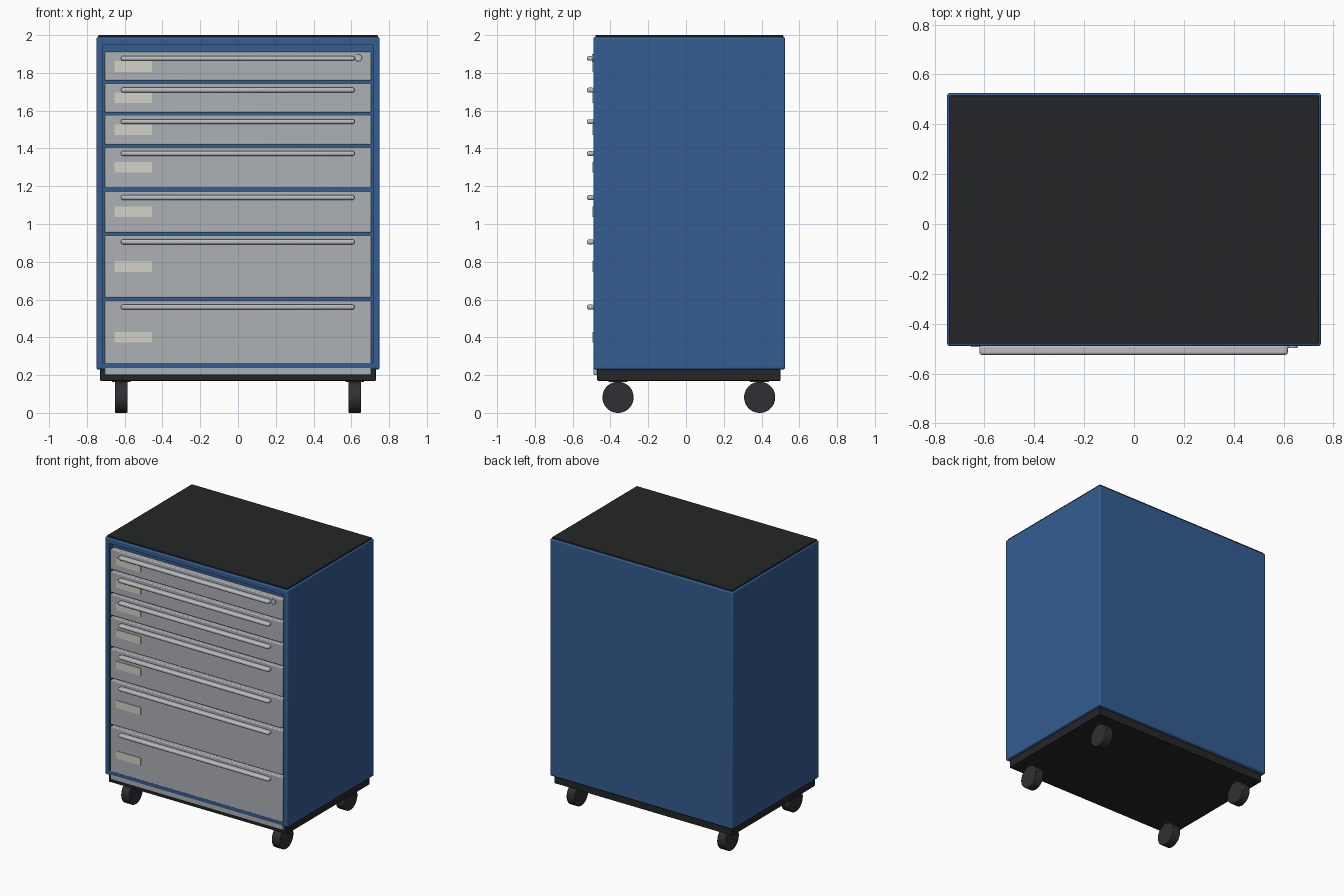
import bpy
from math import pi

if "Cube" in bpy.data.objects:
    bpy.data.objects.remove(bpy.data.objects["Cube"])


def make_mat(name, col):
    m = bpy.data.materials.new(name)
    m.diffuse_color = (*col, 1)
    m.use_nodes = True
    m.node_tree.nodes["Principled BSDF"].inputs["Base Color"].default_value = m.diffuse_color
    return m


BLUE = make_mat("blue paint", (0.035, 0.11, 0.29))
BLACK = make_mat("black rubber", (0.018, 0.019, 0.02))
DARK = make_mat("dark tyre", (0.03, 0.03, 0.035))
SILVER = make_mat("grey drawer", (0.42, 0.44, 0.46))
BAR = make_mat("handle metal", (0.5, 0.51, 0.53))
CARD = make_mat("label card", (0.65, 0.64, 0.58))


def finish(ob, name, mat, bevel, segments=3):
    ob.name = name
    if mat:
        ob.data.materials.append(mat)
    if bevel:
        b = ob.modifiers.new("bevel", 'BEVEL')
        b.width = bevel
        b.segments = segments
        b.limit_method = 'ANGLE'
    bpy.ops.object.shade_smooth_by_angle(angle=0.6)
    return ob


def box(name, x, y, z, mat=None, bevel=0.0):
    """Box spanning the given (min, max) ranges."""
    bpy.ops.mesh.primitive_cube_add(size=1)
    ob = bpy.context.object
    ob.location = [(a + b) / 2 for a, b in (x, y, z)]
    ob.scale = [b - a for a, b in (x, y, z)]
    bpy.ops.object.transform_apply(location=False, rotation=False, scale=True)
    return finish(ob, name, mat, bevel)


def cylinder(name, loc, r, depth, rot, mat, bevel=0.0):
    bpy.ops.mesh.primitive_cylinder_add(vertices=40, radius=r, depth=depth,
                                        location=loc, rotation=rot)
    return finish(bpy.context.object, name, mat, bevel, 2)


# Cabinet shell with a shallow front opening
shell = box("cabinet_body", (-0.75, 0.75), (-0.49, 0.525), (0.23, 1.99), BLUE, 0.01)
cutter = box("opening_cutter", (-0.715, 0.715), (-0.6, -0.45), (0.265, 1.95))
cutter.hide_render = True
cutter.hide_viewport = True
cut = shell.modifiers.new("opening", 'BOOLEAN')
cut.object = cutter
cut.operation = 'DIFFERENCE'
cut.solver = 'EXACT'

# Top mat and base plinth
box("top_mat", (-0.74, 0.74), (-0.48, 0.515), (1.975, 2.0), BLACK, 0.004)
box("base_plinth", (-0.73, 0.73), (-0.47, 0.50), (0.17, 0.235), BLACK, 0.004)

# Drawers: bottom, top, handle height, label height
drawers = [
    (1.76, 1.912, 1.877, 1.834),
    (1.59, 1.745, 1.709, 1.668),
    (1.42, 1.577, 1.542, 1.500),
    (1.19, 1.407, 1.373, 1.300),
    (0.955, 1.174, 1.140, 1.065),
    (0.61, 0.940, 0.905, 0.775),
    (0.20, 0.594, 0.560, 0.400),
]
for i, (z0, z1, hz, lz) in enumerate(drawers, 1):
    box(f"drawer_front_{i}", (-0.706, 0.706), (-0.4895, -0.45), (z0, z1), SILVER, 0.006)
    box(f"drawer_handle_{i}", (-0.62, 0.617), (-0.525, -0.485),
        (hz - 0.0125, hz + 0.0125), BAR, 0.01)
    box(f"drawer_label_{i}", (-0.655, -0.455), (-0.494, -0.485),
        (lz - 0.028, lz + 0.028), CARD)

# Lock on the top drawer
cylinder("lock", (0.637, -0.491, 1.88), 0.019, 0.014, (pi / 2, 0, 0), BAR, 0.002)

# Casters
for sx, side in ((-1, "left"), (1, "right")):
    for y, end in ((-0.36, "front"), (0.39, "back")):
        x = 0.618 * sx
        cylinder(f"caster_wheel_{end}_{side}", (x, y, 0.0825), 0.0825, 0.066,
                 (0, pi / 2, 0), DARK, 0.004)
        box(f"caster_plate_{end}_{side}", (x - 0.05, x + 0.05),
            (y - 0.05, y + 0.05), (0.163, 0.175), DARK, 0.002)
